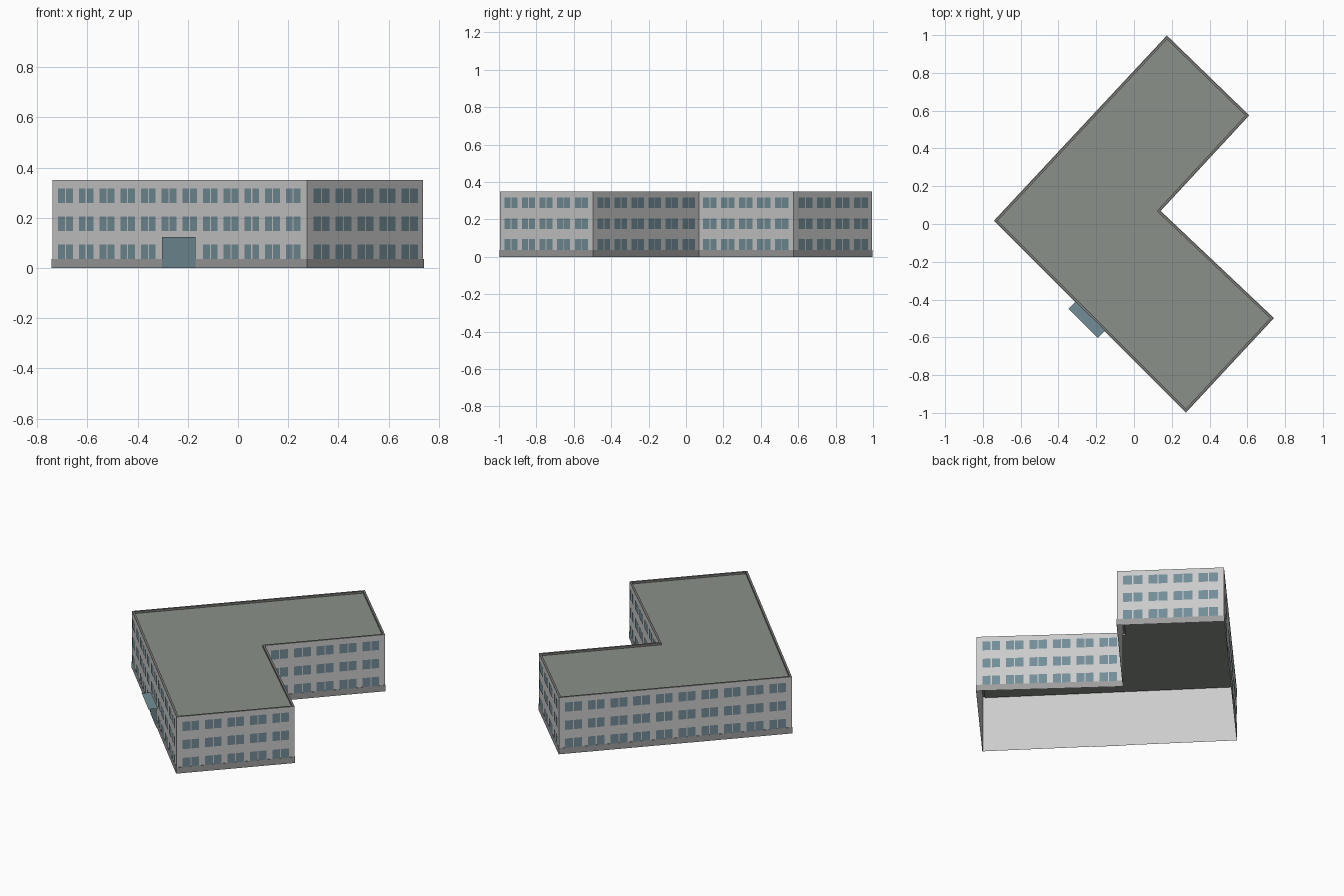
import bpy, bmesh
from mathutils import Vector

if "Cube" in bpy.data.objects:
    bpy.data.objects.remove(bpy.data.objects["Cube"])

# L-shaped footprint, counter-clockwise, and windows per wall
FOOT = [Vector(p) for p in [(-0.738, 0.017), (0.275, -0.994), (0.737, -0.498),
                            (0.137, 0.069), (0.606, 0.575), (0.174, 0.994)]]
COUNTS = [12, 5, 6, 5, 4, 10]
HEIGHT, PLINTH, ROOF = 0.35, 0.037, 0.338
GAP, PANE_GAP, WIN_H = 0.034, 0.006, 0.057
SILLS = [0.037, 0.148, 0.26]
DOOR_W, DOOR_H = 0.19, 0.123


def material(name, rgb):
    m = bpy.data.materials.new(name)
    m.diffuse_color = (*rgb, 1)
    m.use_nodes = True
    m.node_tree.nodes["Principled BSDF"].inputs["Base Color"].default_value = m.diffuse_color
    return m


def make(name, quads, mat):
    bm = bmesh.new()
    for q in quads:
        bm.faces.new([bm.verts.new(v) for v in q])
    bmesh.ops.remove_doubles(bm, verts=bm.verts, dist=0.0001)
    me = bpy.data.meshes.new(name)
    bm.to_mesh(me)
    bm.free()
    me.materials.append(mat)
    ob = bpy.data.objects.new(name, me)
    bpy.context.collection.objects.link(ob)
    return ob


def outward(a, b):
    d = (b - a).normalized()
    return Vector((d.y, -d.x))


def loop(offset, z):
    """Footprint moved outward by offset with mitred corners."""
    pts = []
    for i, p in enumerate(FOOT):
        n1 = outward(FOOT[i - 1], p)
        n2 = outward(p, FOOT[(i + 1) % len(FOOT)])
        q = p + (n1 + n2) * offset / (1 + n1.dot(n2))
        pts.append((q.x, q.y, z))
    return pts


def bridge(*loops):
    n = len(FOOT)
    return [(lo[i], lo[(i + 1) % n], hi[(i + 1) % n], hi[i])
            for lo, hi in zip(loops, loops[1:]) for i in range(n)]


def on_wall(i, s0, s1, z0, z1, out):
    """Upright rectangle lying just outside wall i."""
    a, b = FOOT[i], FOOT[(i + 1) % len(FOOT)]
    d, n = (b - a).normalized(), outward(a, b)
    p, q = a + d * s0 + n * out, a + d * s1 + n * out
    return [(p.x, p.y, z0), (q.x, q.y, z0), (q.x, q.y, z1), (p.x, p.y, z1)]


wall_mat = material("wall_grey", (0.52, 0.54, 0.54))
glass_mat = material("window_blue", (0.17, 0.27, 0.31))
plinth_mat = material("plinth_grey", (0.34, 0.34, 0.34))
roof_mat = material("roof_grey", (0.26, 0.28, 0.25))
trim_mat = material("parapet_grey", (0.2, 0.2, 0.19))

# Shell, open underneath
make("walls", bridge(loop(0, 0), loop(0, HEIGHT)), wall_mat)
make("parapet", bridge(loop(0, HEIGHT), loop(-0.012, HEIGHT), loop(-0.012, ROOF)), trim_mat)
make("roof", [loop(-0.012, ROOF)], roof_mat)
make("plinth", bridge(loop(0.003, 0), loop(0.003, PLINTH), loop(0, PLINTH)), plinth_mat)

# Two-pane windows, evenly spaced on every wall
front_len = (FOOT[1] - FOOT[0]).length
mid = front_len / 2
panes = []
for i, count in enumerate(COUNTS):
    length = (FOOT[(i + 1) % len(FOOT)] - FOOT[i]).length
    w = (length - GAP * (count + 1)) / count
    pane = (w - PANE_GAP) / 2
    for row, z in enumerate(SILLS):
        for k in range(count):
            if i == 0 and row == 0 and k in (5, 6):
                continue  # entrance replaces these
            s = GAP + k * (w + GAP)
            for t in (s, s + pane + PANE_GAP):
                panes.append(on_wall(i, t, t + pane, z, z + WIN_H, 0.003))
make("windows", panes, glass_mat)

# Entrance with flat canopy sheet
make("entrance", [on_wall(0, mid - DOOR_W / 2, mid + DOOR_W / 2, 0, DOOR_H, 0.006)], glass_mat)
inner = on_wall(0, mid - 0.11, mid + 0.11, DOOR_H, DOOR_H, 0)[:2]
outer = on_wall(0, mid - 0.11, mid + 0.11, DOOR_H, DOOR_H, 0.053)[:2]
make("canopy", [(outer[0], outer[1], inner[1], inner[0])], glass_mat)
